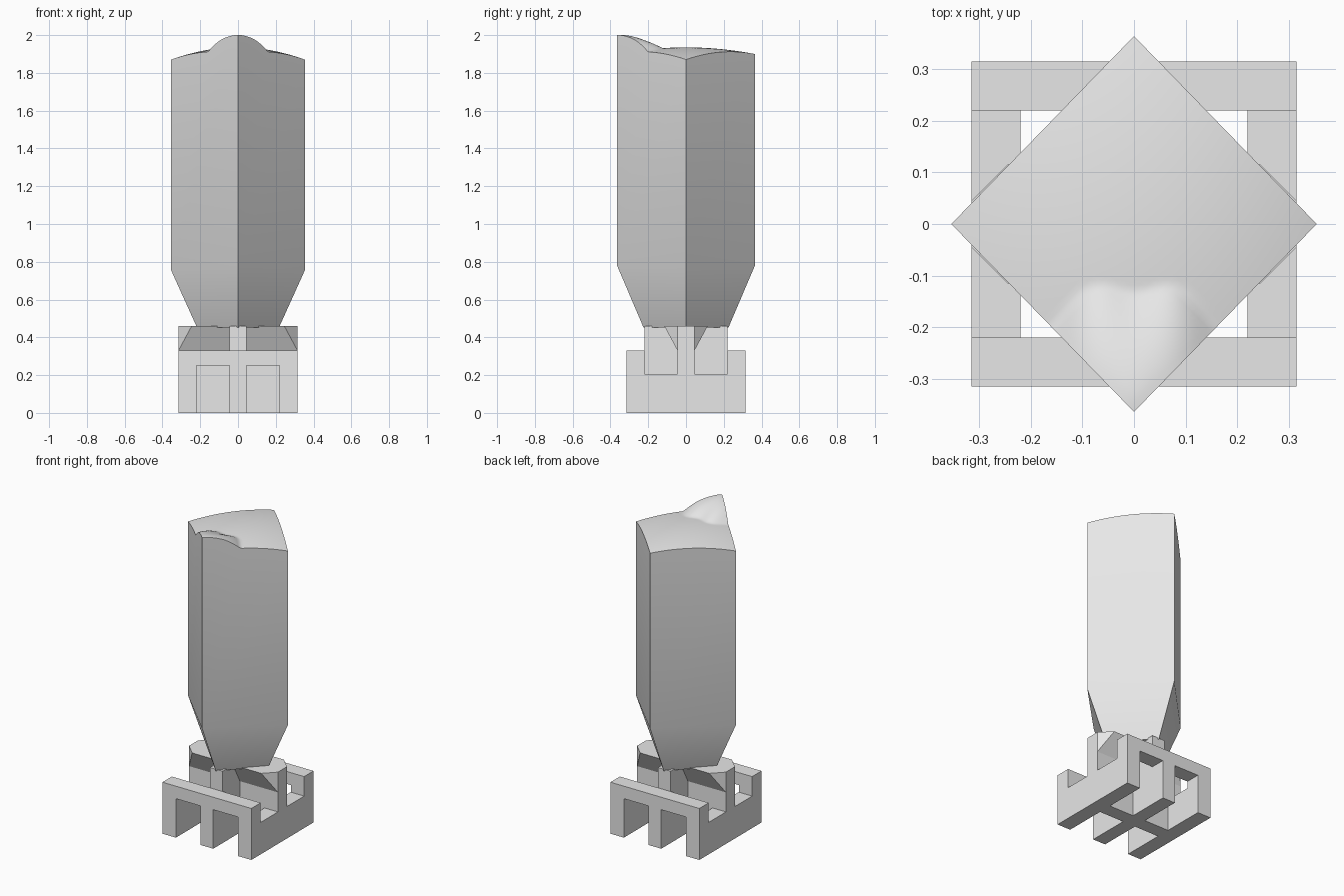
import bpy, bmesh, math

cube = bpy.data.objects.get("Cube")
if cube:
    bpy.data.objects.remove(cube, do_unlink=True)

grey = bpy.data.materials.new("plain_grey")
grey.use_nodes = True
grey.diffuse_color = (0.8, 0.8, 0.8, 1)
grey.node_tree.nodes["Principled BSDF"].inputs["Base Color"].default_value = (0.8, 0.8, 0.8, 1)


def finish(name, bm):
    bmesh.ops.recalc_face_normals(bm, faces=bm.faces)
    mesh = bpy.data.meshes.new(name)
    bm.to_mesh(mesh)
    bm.free()
    mesh.materials.append(grey)
    obj = bpy.data.objects.new(name, mesh)
    bpy.context.scene.collection.objects.link(obj)
    return obj


def prism(name, profile, y0, y1):
    """Extrude an x-z outline from y0 to y1."""
    bm = bmesh.new()
    face = bm.faces.new([bm.verts.new((x, y0, z)) for x, z in profile])
    ext = bmesh.ops.extrude_face_region(bm, geom=[face])
    verts = [g for g in ext["geom"] if isinstance(g, bmesh.types.BMVert)]
    bmesh.ops.translate(bm, verts=verts, vec=(0, y1 - y0, 0))
    return finish(name, bm)


def box(name, x0, x1, y0, y1, z0, z1):
    return prism(name, [(x0, z0), (x1, z0), (x1, z1), (x0, z1)], y0, y1)


HALF, INNER, BEAM = 0.315, 0.22, 0.045
RAIL_TOP, ARCH_TOP, SIDE_TOP, CROSS_TOP = 0.33, 0.25, 0.205, 0.46

# Front and back rails, each with two square openings
half_rail = [(BEAM, 0), (BEAM, ARCH_TOP), (INNER, ARCH_TOP), (INNER, 0),
             (HALF, 0), (HALF, RAIL_TOP)]
rail = half_rail + [(-x, z) for x, z in reversed(half_rail)]
prism("front_rail", rail, -HALF, -INNER)
prism("back_rail", rail, INNER, HALF)

# Low side walls
box("left_wall", INNER, HALF, -INNER, INNER, 0, SIDE_TOP)
box("right_wall", -HALF, -INNER, -INNER, INNER, 0, SIDE_TOP)

# Crossed beams that carry the tower
box("cross_beam", -HALF, HALF, -BEAM, BEAM, 0, CROSS_TOP)
box("long_beam", -BEAM, BEAM, -INNER, INNER, 0, CROSS_TOP)

# Sloped brackets along both sides of the cross beam
FLARE = 0.07
for name, side in (("front_bracket", -1), ("back_bracket", 1)):
    bm = bmesh.new()
    for sx in (-1, 1):
        for inset, z in ((0, RAIL_TOP), (0, CROSS_TOP), (FLARE, CROSS_TOP)):
            bm.verts.new((sx * (HALF - inset), side * (BEAM + inset), z))
    bmesh.ops.convex_hull(bm, input=bm.verts)
    bmesh.ops.dissolve_limit(bm, angle_limit=0.01, verts=bm.verts, edges=bm.edges)
    finish(name, bm)

# Diamond tower with a tapered foot and an uneven top
RX, RY, N = 0.354, 0.364, 40


def top_height(x, y):
    z = 1.935 - 0.065 * (x / RX) ** 2 - 0.035 * (y / RY) ** 2
    reach = 0.23 + 0.025 * math.sin(math.pi * x / 0.16) ** 2
    d = math.hypot(x, y + RY) / reach
    return z + 0.1 * max(0, 1 - d ** 1.5)


bm = bmesh.new()
grid = []
for i in range(N + 1):
    row = []
    for j in range(N + 1):
        u, v = 2 * i / N - 1, 2 * j / N - 1
        x, y = RX * (u + v) / 2, RY * (v - u) / 2
        row.append(bm.verts.new((x, y, top_height(x, y))))
    grid.append(row)
for i in range(N):
    for j in range(N):
        bm.faces.new((grid[i][j], grid[i + 1][j], grid[i + 1][j + 1], grid[i][j + 1]))

# Corner order: right, front, left, back
corners = [(-1, 0), (0, -1), (1, 0), (0, 1)]
shoulder = [bm.verts.new((RX * a, RY * b, 0.755 if a else 0.778)) for a, b in corners]
foot = [bm.verts.new((0.217 * a, 0.225 * b, 0.452)) for a, b in corners]
edges = [[grid[i][0] for i in range(N + 1)],
         [grid[N][j] for j in range(N + 1)],
         [grid[N - i][N] for i in range(N + 1)],
         [grid[0][N - j] for j in range(N + 1)]]
for k in range(4):
    n = (k + 1) % 4
    bm.faces.new(edges[k] + [shoulder[n], shoulder[k]])
    bm.faces.new((shoulder[k], shoulder[n], foot[n], foot[k]))
bm.faces.new(foot)
tower = finish("tower", bm)

bpy.ops.object.select_all(action="DESELECT")
tower.select_set(True)
bpy.context.view_layer.objects.active = tower
bpy.ops.object.shade_smooth_by_angle(angle=math.radians(35))
